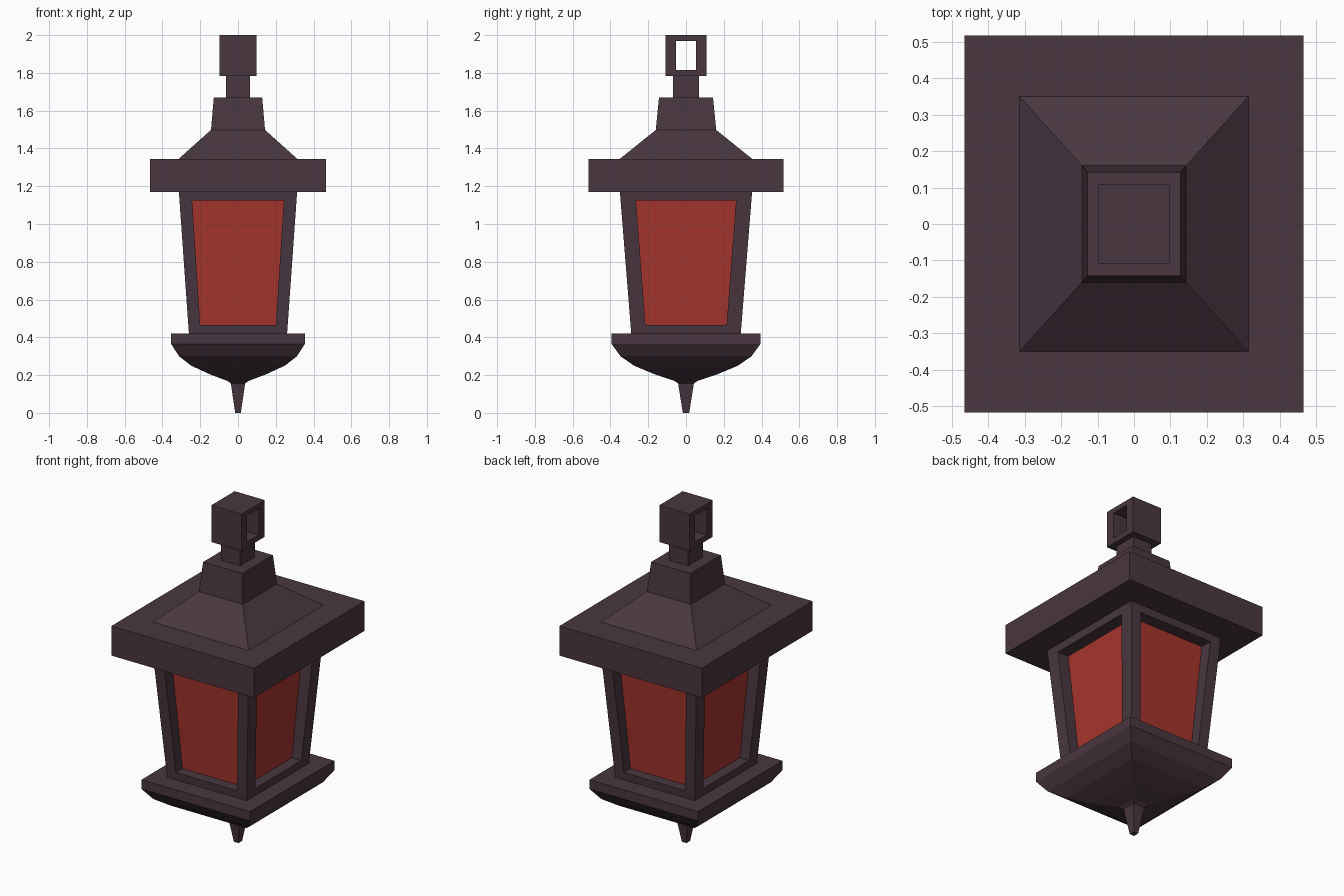
import bpy, bmesh

if "Cube" in bpy.data.objects:
    bpy.data.objects.remove(bpy.data.objects["Cube"])


def material(name, rgb):
    m = bpy.data.materials.new(name)
    m.diffuse_color = (*rgb, 1)
    m.use_nodes = True
    m.node_tree.nodes["Principled BSDF"].inputs["Base Color"].default_value = m.diffuse_color
    return m


METAL = material("dark plum metal", (0.067, 0.038, 0.052))
GLASS = material("red glass", (0.38, 0.036, 0.026))


def finish(name, bm, mats):
    bmesh.ops.remove_doubles(bm, verts=bm.verts, dist=1e-5)
    bmesh.ops.recalc_face_normals(bm, faces=bm.faces)
    me = bpy.data.meshes.new(name)
    bm.to_mesh(me)
    bm.free()
    for m in mats:
        me.materials.append(m)
    ob = bpy.data.objects.new(name, me)
    bpy.context.collection.objects.link(ob)
    return ob


def loft(name, sections):
    """Closed stack of rectangles given as (half x, half y, z)."""
    bm = bmesh.new()
    rings = [[bm.verts.new((sx * hx, sy * hy, z))
              for sx, sy in ((-1, -1), (1, -1), (1, 1), (-1, 1))]
             for hx, hy, z in sections]
    for a, b in zip(rings, rings[1:]):
        for i in range(4):
            j = (i + 1) % 4
            bm.faces.new((a[i], a[j], b[j], b[i]))
    bm.faces.new(rings[0][::-1])
    bm.faces.new(rings[-1])
    return finish(name, bm, [METAL])


# Finial, curved underside and base plate
loft("bottom_finial", [(0.015, 0.017, 0), (0.038, 0.042, 0.158)])
loft("base_bowl", [(0.038, 0.042, 0.156), (0.055, 0.061, 0.169),
                   (0.148, 0.165, 0.204), (0.248, 0.275, 0.25),
                   (0.312, 0.347, 0.30), (0.354, 0.394, 0.365),
                   (0.354, 0.394, 0.42)])

# Tapered housing with a recessed glass pane on each side
Z0, Z1 = 0.42, 1.17
W0, W1 = 0.465, 1.125
BOT, TOP = (0.26, 0.29), (0.313, 0.35)
PANE_BOT, PANE_TOP = (0.20, 0.215), (0.243, 0.265)


def half(axis, z):
    return BOT[axis] + (TOP[axis] - BOT[axis]) * (z - Z0) / (Z1 - Z0)


bm = bmesh.new()
for axis in (0, 1):                  # axis the wall faces along
    across = 1 - axis
    for side in (-1, 1):
        def point(u, z, depth):
            p = [0, 0, z]
            p[axis] = side * (half(axis, z) - depth)
            p[across] = u
            return bm.verts.new(p)

        def ring(u0, z0, u1, z1, d0=0, d1=0):
            return [point(-u0, z0, d0), point(u0, z0, d0),
                    point(u1, z1, d1), point(-u1, z1, d1)]

        pb, pt = PANE_BOT[across], PANE_TOP[across]
        outer = ring(BOT[across], Z0, TOP[across], Z1)
        opening = ring(pb, W0, pt, W1)
        pane = ring(pb, W0, pt, W1, 0.062, 0.072)
        for a, b in ((outer, opening), (opening, pane)):
            for i in range(4):
                j = (i + 1) % 4
                bm.faces.new((a[i], a[j], b[j], b[i]))
        bm.faces.new(pane).material_index = 1
for z, (hx, hy) in ((Z0, BOT), (Z1, TOP)):
    bm.faces.new([bm.verts.new((sx * hx, sy * hy, z))
                  for sx, sy in ((-1, -1), (1, -1), (1, 1), (-1, 1))])
finish("housing", bm, [METAL, GLASS])

# Roof slab, sloped roof with chimney, neck
loft("roof_slab", [(0.465, 0.517, 1.17), (0.465, 0.517, 1.345)])
loft("roof_and_chimney", [(0.314, 0.35, 1.345), (0.143, 0.16, 1.498),
                          (0.128, 0.143, 1.67)])
loft("neck", [(0.063, 0.07, 1.67), (0.063, 0.07, 1.785)])

# Square hanging ring, open along x
bm = bmesh.new()
H = 0.098
loops = []
for x in (-H, H):
    for hy, z0, z1 in ((0.109, 1.783, 2.0), (0.054, 1.815, 1.97)):
        loops.append([bm.verts.new((x, y, z)) for y, z in
                      ((-hy, z0), (hy, z0), (hy, z1), (-hy, z1))])
for a, b in ((0, 1), (2, 3), (0, 2), (1, 3)):
    for i in range(4):
        j = (i + 1) % 4
        bm.faces.new((loops[a][i], loops[a][j], loops[b][j], loops[b][i]))
finish("hanging_ring", bm, [METAL])
